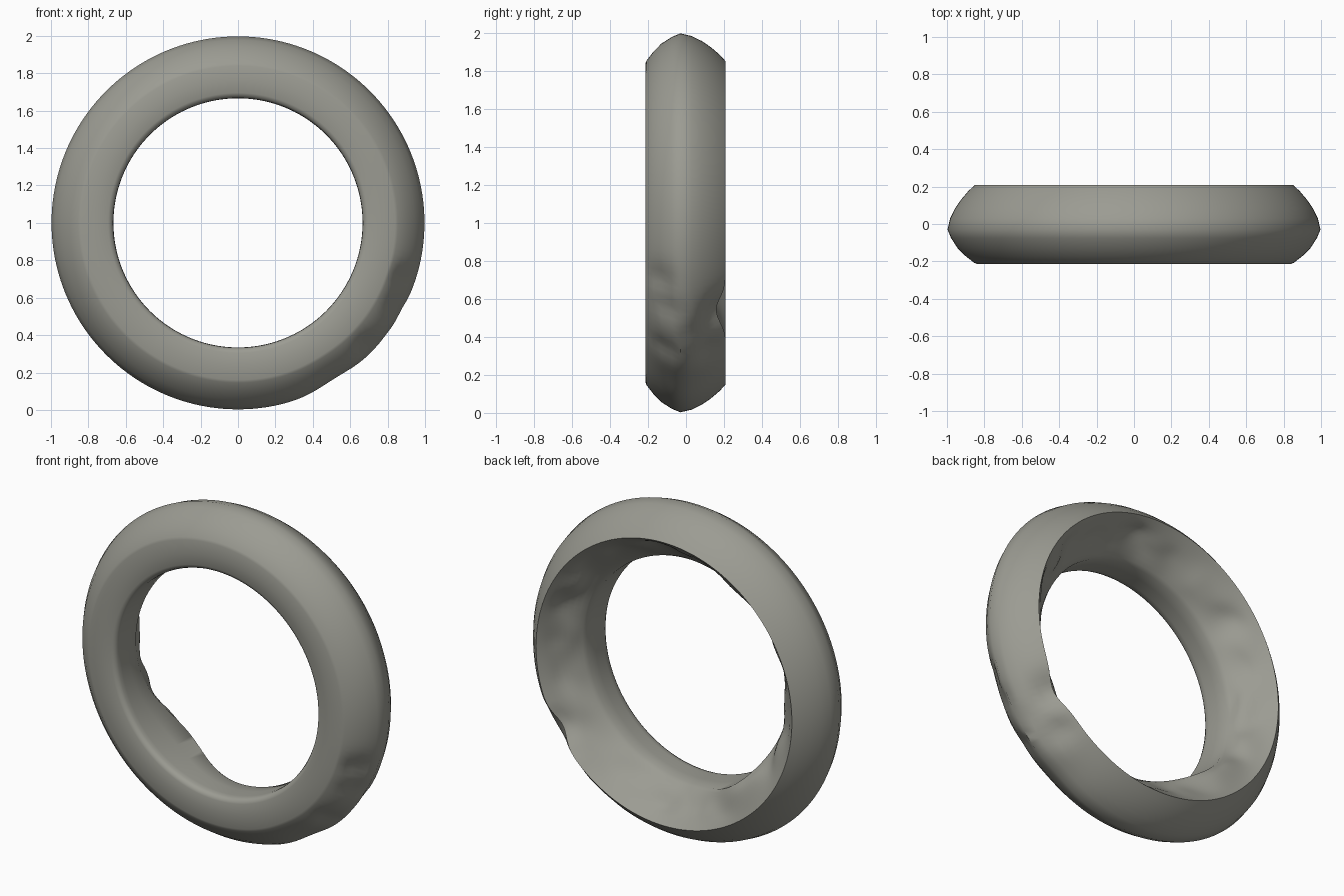
import bpy, bmesh, math
from mathutils import Vector, noise

old = bpy.data.objects.get("Cube")
if old:
    bpy.data.objects.remove(old)

SEGMENTS = 160

# Cross-section as (radius, y): outer ridge, front face, bore
FRONT = [(.997, -.03), (.978, -.075), (.943, -.13), (.9, -.172), (.855, -.207),
         (.84, -.213), (.76, -.213), (.695, -.211), (.677, -.203), (.668, -.185),
         (.666, -.16)]
# Back rim and outer back slope, closing on the ridge
BACK = [(.85, .209), (.885, .177), (.925, .13), (.957, .083), (.983, .03)]
FLARE_STEPS = 10

# Worn hollows: angle in degrees, y, angular width, y width, depth
DENTS = [(-19, -.13, 5, .05, .04), (-28, -.1, 4, .06, .03), (-44, -.11, 4, .05, .03),
         (-46, .12, 5, .05, .045), (-32, .15, 6, .05, .04), (-58, -.02, 9, .15, .018),
         (-37, .04, 5, .06, .02)]


def bump(value, width):
    return math.exp(-(value / width) ** 2)


def turn(deg, centre):
    """Signed angular distance in degrees."""
    return (deg - centre + 180) % 360 - 180


def section(angle):
    """Cross-section at one angle, with the bore reaching deeper at lower left."""
    deg = math.degrees(angle)
    bore_end = -.02 + .14 * bump(turn(deg, 231), 24) + .02 * bump(turn(deg, 30), 35)
    # the flare is hollow, but fuller at the lower left
    hollow = .015 - .035 * bump(turn(deg, 205), 45)
    pts = FRONT + [(.666, (bore_end - .16) / 2)]
    rim_r, rim_y = BACK[0]
    for i in range(FLARE_STEPS):
        t = i / FLARE_STEPS
        y = bore_end + (rim_y - bore_end) * t
        p = Vector((math.cos(angle) * 4, y * 8, math.sin(angle) * 4))
        r = .666 + (rim_r - .666) * t ** 1.15
        r += math.sin(math.pi * t) ** 2 * (hollow + .04 * noise.noise(p))
        pts.append((r, y))
    out = []
    for r, y in pts + BACK:
        if r > .83:
            for da, dy, wa, wy, depth in DENTS:
                r -= depth * bump(turn(deg, da), wa) * bump(y - dy, wy)
        # bite out of the back rim
        y -= .05 * bump(turn(deg, -33), 7) * bump(y - .209, .08)
        out.append((r, y))
    return out


# Sweep the section around the ring
bm = bmesh.new()
rings = []
for s in range(SEGMENTS):
    a = 2 * math.pi * s / SEGMENTS
    rings.append([bm.verts.new((r * math.cos(a), y, 1 + r * math.sin(a)))
                  for r, y in section(a)])
for s in range(SEGMENTS):
    a, b = rings[s], rings[(s + 1) % SEGMENTS]
    for i in range(len(a)):
        j = (i + 1) % len(a)
        bm.faces.new((a[i], a[j], b[j], b[i]))
bmesh.ops.recalc_face_normals(bm, faces=bm.faces)
mesh = bpy.data.meshes.new("stone_ring")
bm.to_mesh(mesh)
bm.free()

# Single stone colour
stone = bpy.data.materials.new("warm_grey_stone")
stone.use_nodes = True
colour = (.33, .33, .29, 1)
stone.diffuse_color = colour
bsdf = stone.node_tree.nodes["Principled BSDF"]
bsdf.inputs["Base Color"].default_value = colour
bsdf.inputs["Roughness"].default_value = .8
mesh.materials.append(stone)

ring = bpy.data.objects.new("stone_ring", mesh)
bpy.context.collection.objects.link(ring)
bpy.context.view_layer.objects.active = ring
ring.select_set(True)
bpy.ops.object.shade_smooth_by_angle(angle=math.radians(50))
